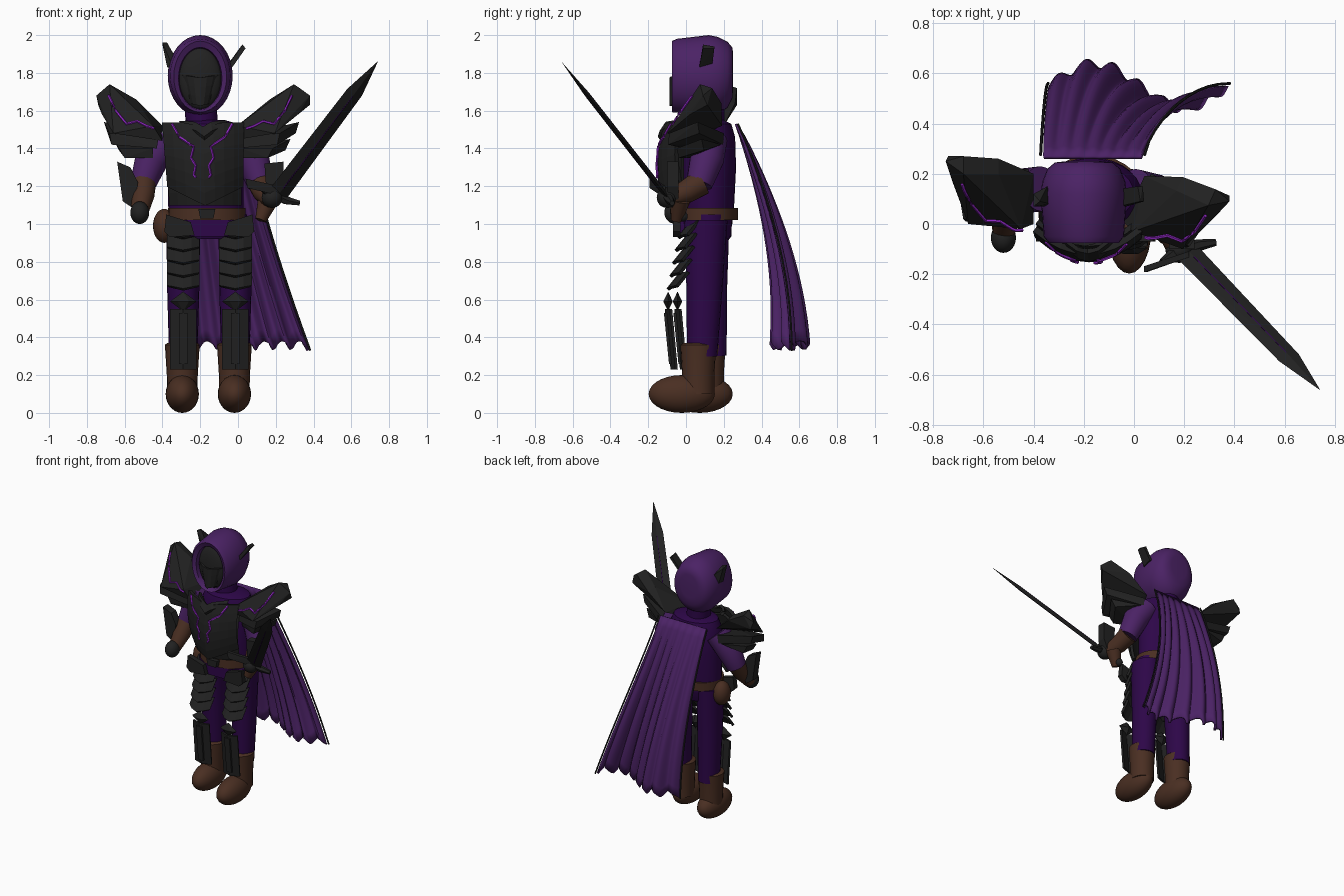
import bpy, bmesh, math
from mathutils import Vector, Matrix
from mathutils.bvhtree import BVHTree

if "Cube" in bpy.data.objects:
    bpy.data.objects.remove(bpy.data.objects["Cube"])


def material(name, rgb):
    m = bpy.data.materials.new(name)
    m.use_nodes = True
    m.diffuse_color = (*rgb, 1)
    b = m.node_tree.nodes["Principled BSDF"]
    b.inputs["Base Color"].default_value = (*rgb, 1)
    b.inputs["Roughness"].default_value = 0.8
    return m


STEEL = material("black steel", (0.0155, 0.0155, 0.0155))
PURPLE = material("purple cloth", (0.07, 0.016, 0.13))
DEEP = material("deep purple cloth", (0.026, 0.002, 0.065))
LEATHER = material("brown leather", (0.068, 0.028, 0.016))
GLOW = material("glowing violet", (0.28, 0.02, 0.55))


def finish(name, bm, mat, smooth=False):
    bmesh.ops.recalc_face_normals(bm, faces=bm.faces)
    me = bpy.data.meshes.new(name)
    bm.to_mesh(me)
    bm.free()
    me.materials.append(mat)
    if smooth:
        me.shade_smooth()
        me.set_sharp_from_angle(angle=math.radians(42))
    ob = bpy.data.objects.new(name, me)
    bpy.context.scene.collection.objects.link(ob)
    return ob


def tube(name, pts, radii, mat, n=20, smooth=True, axis=None):
    """Capped loft of elliptical rings along a path."""
    bm = bmesh.new()
    pts = [Vector(p) for p in pts]
    rings = []
    for i, (p, r) in enumerate(zip(pts, radii)):
        rx, ry = r if isinstance(r, tuple) else (r, r)
        d = axis or (pts[min(i + 1, len(pts) - 1)] - pts[max(i - 1, 0)]).normalized()
        side = d.cross(Vector((0, 1, 0) if abs(d.z) > 0.7 else (0, 0, 1))).normalized()
        up = side.cross(d)
        rings.append([bm.verts.new(p + side * rx * math.cos(a) + up * ry * math.sin(a))
                      for a in (math.tau * k / n for k in range(n))])
    for a, b in zip(rings, rings[1:]):
        for k in range(n):
            bm.faces.new((a[k], a[(k + 1) % n], b[(k + 1) % n], b[k]))
    bm.faces.new(rings[0])
    bm.faces.new(rings[-1])
    return finish(name, bm, mat, smooth)


def ball(name, c, r, mat):
    bm = bmesh.new()
    bmesh.ops.create_uvsphere(bm, u_segments=24, v_segments=14, radius=1,
                              matrix=Matrix.LocRotScale(Vector(c), None, Vector(r)))
    return finish(name, bm, mat, True)


def hull(name, pts, mat=STEEL):
    bm = bmesh.new()
    vs = [bm.verts.new(p) for p in pts]
    res = bmesh.ops.convex_hull(bm, input=vs)
    bmesh.ops.delete(bm, geom=[v for v in res["geom_interior"] if isinstance(v, bmesh.types.BMVert)],
                     context='VERTS')
    return finish(name, bm, mat)


def prism(name, outline, y0, y1, mat=STEEL):
    return hull(name, [(x, y, z) for x, z in outline for y in (y0, y1)], mat)


def sheet(name, f, nu, nv, mat, thick, smooth=False):
    """Surface f(u, v) with u, v in 0..1, given a thickness."""
    bm = bmesh.new()
    g = [[bm.verts.new(f(i / nu, j / nv)) for j in range(nv + 1)] for i in range(nu + 1)]
    for i in range(nu):
        for j in range(nv):
            bm.faces.new((g[i][j], g[i + 1][j], g[i + 1][j + 1], g[i][j + 1]))
    ob = finish(name, bm, mat, smooth)
    mod = ob.modifiers.new("thickness", 'SOLIDIFY')
    mod.thickness, mod.offset = thick, 0
    return ob


def glow_line(name, target, pts, lift):
    """Thin line laid on the front of a plate."""
    tree = BVHTree.FromPolygons([v.co for v in target.data.vertices],
                                [p.vertices for p in target.data.polygons])
    path = []
    for (xa, za), (xb, zb) in zip(pts, pts[1:]):
        for k in range(4):
            t = k / 4
            hit = tree.ray_cast(Vector((xa + (xb - xa) * t, -2, za + (zb - za) * t)), Vector((0, 1, 0)))[0]
            if hit:
                path.append(hit - Vector((0, lift, 0)))
    if len(path) > 1:
        tube(name, path, [0.007] * len(path), GLOW, 5, False)


MID = -0.152  # centre of the body
SIDES = (("right", -1), ("left", 1))

# Body, neck and belt
tube("torso", [(-0.17, 0.12, z) for z in (1.0, 1.1, 1.3, 1.46, 1.53, 1.55)],
     [(0.19, 0.125), (0.2, 0.135), (0.2, 0.145), (0.2, 0.14), (0.17, 0.12), (0.1, 0.08)], DEEP, 28)
tube("hips", [(MID, 0.12, z) for z in (0.92, 0.935, 1.05)], [(0.18, 0.11), (0.2, 0.12), (0.2, 0.125)], DEEP, 28)
prism("loin_cloth", [(-0.27, 1.02), (-0.04, 1.02), (-0.04, 0.935), (-0.27, 0.935)], -0.035, 0.02, DEEP)
tube("neck", [(-0.19, 0.12, 1.5), (-0.2, 0.12, 1.66)], [0.085, 0.085], DEEP)
tube("belt", [(-0.165, 0.11, 1.02), (-0.165, 0.11, 1.085)], [(0.205, 0.165)] * 2, LEATHER, 28)
prism("buckle", [(-0.2, 1.03), (-0.13, 1.03), (-0.12, 1.08), (-0.21, 1.08)], -0.085, -0.05)
ball("pouch", (-0.39, 0.12, 0.99), (0.06, 0.07, 0.09), LEATHER)

# Hood, face, mask and horns
tube("hood", [(-0.2, y, z) for y, z in ((-0.02, 1.77), (-0.06, 1.77), (-0.075, 1.78), (-0.05, 1.785),
                                        (0.12, 1.785), (0.17, 1.785), (0.22, 1.79), (0.245, 1.8), (0.25, 1.81))],
     [(0.11, 0.16), (0.115, 0.165), (0.14, 0.188), (0.16, 0.195), (0.172, 0.215),
      (0.165, 0.205), (0.145, 0.175), (0.115, 0.135), (0.07, 0.09)], PURPLE, 32, axis=Vector((0, 1, 0)))
ball("face", (-0.2, -0.02, 1.768), (0.113, 0.045, 0.163), STEEL)
sheet("mask", lambda u, v: (-0.2 + (u - 0.5) * 0.2 * (1 - 0.5 * v), -0.082 + 0.2 * (u - 0.5) ** 2,
                            1.775 - 0.15 * v + 0.03 * abs(u - 0.5)), 6, 3, STEEL, 0.012)
hull("right_horn", [(-0.4, 0.07, 1.96), (-0.375, 0.09, 1.96), (-0.4, 0.12, 1.95), (-0.33, 0.08, 1.88),
                    (-0.345, 0.15, 1.9), (-0.34, 0.07, 1.82), (-0.37, 0.13, 1.83), (-0.375, 0.08, 1.83)])
hull("left_horn", [(-0.06, 0.07, 1.83), (-0.03, 0.07, 1.83), (-0.05, 0.14, 1.85), (-0.025, 0.14, 1.85),
                   (0.04, 0.09, 1.93), (0.025, 0.09, 1.95), (0.035, 0.15, 1.93), (0.015, 0.15, 1.94)])


# Chest armour
def chest(top, low, rise, y0, width):
    def f(u, v):
        a = 2 * u - 1
        z0 = top - 0.03 * max(0, 1 - abs(a) * 2.5)
        x = -0.185 + a * width * (1 - 0.08 * v) + 0.012 * v
        return (x, y0 + 0.09 * a * a + 0.03 * (2 * v - 1) ** 2, z0 + (low + rise * abs(a) - z0) * v)
    return f


plate = sheet("chest_plate", chest(1.535, 1.1, 0.1, -0.14, 0.21), 8, 6, STEEL, 0.025)
sheet("belly_plate", chest(1.5, 1.1, 0.0, -0.11, 0.2), 8, 6, STEEL, 0.02)
sheet("collar_plate", chest(1.54, 1.42, 0.09, -0.14, 0.12), 6, 2, STEEL, 0.02)
for side, s in SIDES:
    glow_line(side + "_chest_line", plate, [(-0.19 + s * x, z) for x, z in (
        (0.16, 1.53), (0.12, 1.46), (0.045, 1.41), (0.06, 1.35), (0.035, 1.31), (0.045, 1.26), (0.03, 1.24))], 0.018)

# Legs, boots and leg armour; the left leg stands further forward
for side, s in SIDES:
    x = MID + s * 0.138
    dy = -0.025 * s
    tube(side + "_leg", [(x, 0.11 + dy * t, z) for t, z in ((0.2, 1.02), (0.5, 0.65), (1, 0.3))],
         [(0.09, 0.115), (0.085, 0.095), (0.075, 0.08)], DEEP)
    tube(side + "_boot", [(x - 0.005, 0.09 + dy, z) for z in (0.1, 0.2, 0.36, 0.37)],
         [(0.08, 0.085), (0.082, 0.085), (0.092, 0.095), (0.08, 0.08)], LEATHER)
    ball(side + "_foot", (x - 0.005, 0.025 + 1.9 * dy, 0.1), (0.088, 0.175, 0.1), LEATHER)
    # overlapping thigh plates
    for k in range(5):
        sheet(side + "_thigh_plate", lambda u, v: (
            x + (u - 0.5) * 0.165, 0.02 - 0.014 * k - 0.06 * v + 0.2 * (u - 0.5) ** 2,
            1.0 - 0.068 * k - 0.075 * v + 0.035 * abs(u - 0.5)), 4, 2, STEEL, 0.018)
    # knee cap and shin guard
    gy = -0.07 + dy
    hull(side + "_knee_cap", [(x + 0.07 * math.cos(a), gy, 0.59 + 0.052 * math.sin(a))
                              for a in (math.pi * k / 2 for k in range(4))]
         + [(x - 0.03, gy - 0.025, 0.59), (x + 0.03, gy - 0.025, 0.59), (x, gy + 0.025, 0.59)])
    sheet(side + "_shin_guard", lambda u, v: (
        x + (u - 0.5) * 0.135, gy - 0.01 + 0.05 * abs(u - 0.5) + 0.03 * v,
        0.55 - 0.32 * v), 4, 3, STEEL, 0.014)
    hull(side + "_shin_ridge", [(x + e * 0.022, gy + y, z) for e in (-1, 1)
                                for y, z in ((-0.022, 0.53), (0, 0.53), (0.005, 0.26), (0.02, 0.26))])
    # hip plate
    prism(side + "_hip_plate", [(x - s * 0.04, 1.01), (x + s * 0.09, 1.05), (x + s * 0.1, 0.96),
                                (x + s * 0.07, 0.93), (x - s * 0.06, 0.94)], -0.07, -0.03)


# Shoulder armour: three stacked plates per side, the left one turned forward
MAIN = [(0, -.1, -.06), (0, .1, .02), (.05, -.12, .02), (.26, -.1, -.02), (.35, .15, .18),
        (.28, .17, .22), (.28, .1, .24), (.14, .1, .16), (.14, .16, .14), (.32, .06, .08), (.34, .17, .13)]
LOWER = [(.02, -.09, -.04), (.02, .12, -.02), (.28, -.08, -.02), (.31, .1, .04), (.27, -.09, -.08),
         (.29, .1, -.02), (.03, -.1, -.1), (.03, .12, -.08)]
LAST = [(.05, -.07, -.1), (.05, .12, -.08), (.23, -.06, -.1), (.26, .1, -.05), (.2, -.06, -.15),
        (.23, .1, -.11), (.05, -.06, -.15)]
LINE = [(.3, .18), (.26, .1), (.2, .03), (.14, .045), (.09, .02), (.03, .0)]
for side, s in SIDES:
    turn = Matrix.Rotation(-0.43 if s > 0 else 0.0, 3, 'Z')
    base = Vector((-0.4 if s < 0 else 0.0, 0.1, 1.5))
    for name, pts in (("main", MAIN), ("lower", LOWER), ("last", LAST)):
        ob = hull(f"{side}_shoulder_{name}_plate", [base + turn @ Vector((s * u, v, w)) for u, v, w in pts])
        if name == "main":
            glow_line(side + "_shoulder_line", ob, [(base.x + s * u * 0.95, base.z + w) for u, w in LINE], 0.008)

# Arms, gloves and forearm guards
tube("right_upper_arm", [(-0.37, 0.14, 1.45), (-0.46, 0.13, 1.34), (-0.5, 0.1, 1.22)], [0.09, 0.09, 0.07], PURPLE)
tube("right_forearm", [(-0.495, 0.11, 1.25), (-0.505, 0.04, 1.15), (-0.52, -0.03, 1.06)],
     [0.065, 0.062, 0.045], LEATHER)
ball("right_hand", (-0.52, -0.055, 1.06), (0.05, 0.06, 0.06), STEEL)
prism("right_arm_guard", [(-0.64, 1.33), (-0.57, 1.3), (-0.53, 1.22), (-0.55, 1.08), (-0.61, 1.12)], 0.0, 0.06)
tube("left_upper_arm", [(0.0, 0.13, 1.45), (0.08, 0.11, 1.34), (0.12, 0.07, 1.21)], [0.09, 0.09, 0.07], PURPLE)
tube("left_forearm", [(0.12, 0.08, 1.22), (0.14, 0.0, 1.17), (0.17, -0.09, 1.13)], [0.07, 0.062, 0.045], LEATHER)
tube("left_cuff", [(0.16, -0.03, 1.13), (0.12, -0.05, 1.02)], [0.055, 0.03], LEATHER)
ball("left_hand", (0.18, -0.1, 1.14), (0.055, 0.055, 0.055), STEEL)
prism("left_arm_guard", [(0.14, 1.32), (0.24, 1.33), (0.24, 1.2), (0.21, 1.13), (0.15, 1.18)], -0.1, -0.04)
hull("left_hand_guard", [(x, y + e, z) for x, y, z in ((0.04, -0.18, 1.24), (0.05, -0.18, 1.19),
                                                       (0.22, -0.12, 1.2), (0.22, -0.12, 1.15))
                         for e in (-0.012, 0.012)])

# Sword: d along the blade, w across it, t through it
tip = Vector((0.74, -0.66, 1.86))
d = Vector((0.52, -0.54, 0.69)).normalized()
w = Vector((-0.86, -0.316, 0.40)).normalized()
t = d.cross(w)
blade = [(1.03, 0.055), (0.24, 0.045), (0, 0.001)]
hull("sword_blade", [tip - d * l + w * r * k for l, r in blade for k in (-1, 1)]
     + [tip - d * l + t * 0.013 * k for l, r in blade[:2] for k in (-1, 1)])
for k in (-1, 1):
    tube("blade_groove_line", [tip - d * 0.98 + t * k * 0.011, tip - d * 0.26 + t * k * 0.011],
         [0.004, 0.003], DEEP, 5, False)
g = tip - d * 1.05
tube("sword_guard", [g + w * k + d * e for k, e in ((-0.13, 0.02), (-0.06, 0), (0.06, 0), (0.12, 0.02))],
     [0.014, 0.024, 0.024, 0.014], STEEL, 6, False)
tube("sword_grip", [g, g - d * 0.15], [0.018, 0.016], STEEL, 8)
ball("sword_pommel", g - d * 0.16, (0.028, 0.028, 0.028), STEEL)


# Cape billowing back and to the left with a jagged hem, and cords along its edges
def cape(u, v):
    left, right = -0.36 + 0.03 * v, 0.03 + 0.34 * v ** 1.3
    wave = math.tau * (6 * u + u * u)
    y = 0.265 + 0.285 * math.sin(v * math.pi / 2) ** 0.9 + 0.085 * v * math.sin(math.tau * u)
    z = 1.53 - 1.2 * v + 0.05 * v * abs(math.sin(wave / 2))
    return (left + (right - left) * u, y + 0.02 * v ** 0.5 * math.sin(wave), z)


sheet("cape", cape, 84, 18, PURPLE, 0.014, True)
for name, u, out in (("right_cape_cord", 0, -0.012), ("left_cape_cord", 1, 0.012)):
    tube(name, [Vector(cape(u, k / 10)) + Vector((out, 0.01, 0)) for k in range(11)], [0.006] * 11, STEEL, 6)
